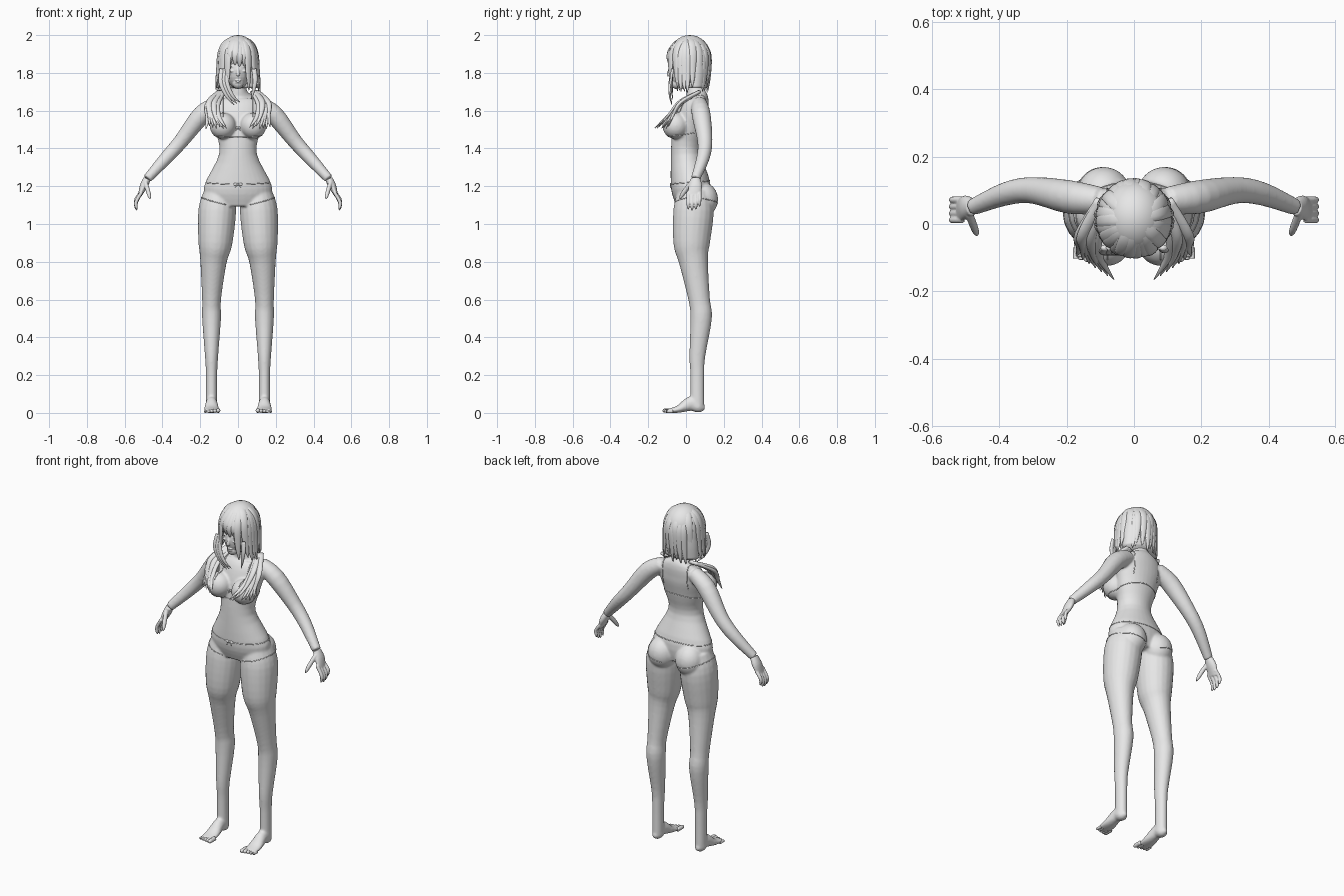
import bpy, bmesh, math, random
from mathutils import Vector, Matrix
from mathutils.bvhtree import BVHTree

random.seed(4)
if "Cube" in bpy.data.objects:
    bpy.data.objects.remove(bpy.data.objects["Cube"], do_unlink=True)

shade = (.8, .8, .8, 1)
grey = bpy.data.materials.new("plain_grey")
grey.use_nodes = True
grey.diffuse_color = shade
grey.node_tree.nodes["Principled BSDF"].inputs["Base Color"].default_value = shade

ACROSS, FORWARD = Vector((1, 0, 0)), Vector((0, 1, 0))
LEFT_AND_RIGHT = (1, -1)


def spline(rows, steps):
    """Catmull-Rom interpolation of every column."""
    last = len(rows) - 1
    result = []
    for i in range(last):
        before, start, end, after = (rows[min(max(i + j, 0), last)] for j in (-1, 0, 1, 2))
        for k in range(steps):
            t = k / steps
            result.append([q + t / 2 * (r - p + t * (2 * p - 5 * q + 4 * r - s + t * (3 * (q - r) + s - p)))
                           for p, q, r, s in zip(before, start, end, after)])
    return result + [list(rows[-1])]


def loft(bm, rows, side=ACROSS, sides=20, steps=4):
    """Closed smooth tube through rows of x, y, z, half width, half depth."""
    stations = spline(rows, steps)
    centres = [Vector(row[:3]) for row in stations]
    rings = []
    for i, (centre, row) in enumerate(zip(centres, stations)):
        along = (centres[min(i + 1, len(centres) - 1)] - centres[max(i - 1, 0)]).normalized()
        wide = (side - along * side.dot(along)).normalized()
        deep = along.cross(wide)
        ring = []
        for k in range(sides):
            angle = math.tau * k / sides
            ring.append(bm.verts.new(centre + wide * math.cos(angle) * row[3] + deep * math.sin(angle) * row[4]))
        rings.append(ring)
    for lower, upper in zip(rings, rings[1:]):
        for k in range(sides):
            n = (k + 1) % sides
            bm.faces.new((lower[k], lower[n], upper[n], upper[k]))
    bm.faces.new(rings[0][::-1])
    bm.faces.new(rings[-1])


def strand(bm, points, width, depth, sharpness, side=ACROSS):
    """Flattened tube that keeps its width and then narrows to a tip."""
    path = spline(points, 5)
    rows = []
    for i, point in enumerate(path):
        narrow = max(1 - (i / (len(path) - 1)) ** sharpness, .1)
        rows.append((*point, width * narrow, depth * narrow))
    loft(bm, rows, side, sides=10, steps=1)


def ball(bm, centre, radii):
    placement = Matrix.Translation(centre) @ Matrix.Diagonal((*radii, 1))
    bmesh.ops.create_uvsphere(bm, u_segments=24, v_segments=16, radius=1, matrix=placement)


def flip(rows, sign):
    return [(x * sign, *rest) for x, *rest in rows]


def finish(name, bm, voxel=None, softness=0):
    bmesh.ops.recalc_face_normals(bm, faces=bm.faces)
    for face in bm.faces:
        face.smooth = True
    mesh = bpy.data.meshes.new(name)
    bm.to_mesh(mesh)
    bm.free()
    mesh.materials.append(grey)
    part = bpy.data.objects.new(name, mesh)
    bpy.context.collection.objects.link(part)
    if voxel:
        fuse = part.modifiers.new("fuse", "REMESH")
        fuse.mode, fuse.voxel_size, fuse.use_smooth_shade = "VOXEL", voxel, True
        soften = part.modifiers.new("soften", "SMOOTH")
        soften.factor, soften.iterations = .5, softness
    return part


# Body: trunk as height, half width, front, back; limbs as x, y, z, radius
trunk = [(1.1, .16, -.05, .12), (1.2, .18, -.08, .13), (1.37, .1, -.08, .08), (1.5, .12, -.07, .1),
         (1.6, .14, -.04, .12), (1.66, .12, 0, .12), (1.7, .05, 0, .1), (1.8, .04, 0, .08)]
leg = [(.1, .04, 1.17, .08), (.11, .04, 1.07, .1), (.12, .03, .9, .09), (.13, .04, .8, .07),
       (.14, .07, .6, .05), (.14, .08, .5, .05), (.14, .06, .3, .035), (.14, .06, .2, .03), (.14, .06, .04, .03)]
arm = [(.1, .07, 1.64, .04), (.19, .08, 1.58, .05), (.3, .1, 1.44, .04), (.38, .09, 1.35, .035), (.48, .05, 1.24, .025)]
foot = [(.1, .03, .01, .01), (.07, .03, .03, .03), (.03, .05, .03, .04), (-.04, .02, .04, .02), (-.1, .01, .04, .01)]

bm = bmesh.new()
loft(bm, [(0, (front + back) / 2, z, width, (back - front) / 2) for z, width, front, back in trunk], sides=32)
for sign in LEFT_AND_RIGHT:
    loft(bm, flip([(*row, row[-1] + .007) for row in leg], sign))
    loft(bm, flip([(*row, row[-1]) for row in arm], sign), FORWARD)
    loft(bm, [(sign * .14, *row) for row in foot])
    ball(bm, (sign * .09, .09, 1.13), (.08, .08, .09))
    ball(bm, (sign * .08, -.055, 1.52), (.07, .07, .07))
body = finish("body", bm, voxel=.0065, softness=6)

# Toes, the big one innermost
bm = bmesh.new()
for sign in LEFT_AND_RIGHT:
    for k in range(5):
        x, radius = .105 + .017 * k, .012 - .001 * k
        strand(bm, flip([(x, -.07, radius), (x, -.1, radius), (x, -.125 + .006 * k, radius)], sign), radius, radius, 8)
finish("toes", bm)

# Hands: palm, thumb and four fingers
palm = [(.48, .05, 1.24, .025, .02), (.5, .05, 1.2, .035, .02), (.52, .04, 1.15, .035, .01)]
thumb = [(.49, .03, 1.22), (.475, -.01, 1.17), (.465, -.035, 1.13)]
bm = bmesh.new()
for sign in LEFT_AND_RIGHT:
    loft(bm, flip(palm, sign), FORWARD)
    strand(bm, flip(thumb, sign), .013, .012, 5, FORWARD)
    for k in range(4):
        y, short = .012 + .02 * k, .005 * (k - 1) ** 2
        finger = [(.51, y, 1.17), (.54, y, 1.11 + short), (.535, y, 1.07 + short)]
        strand(bm, flip(finger, sign), .01, .01, 6, FORWARD)
finish("hands", bm, voxel=.0035, softness=3)

# Head with nose, lips, eyes and brows
bm = bmesh.new()
ball(bm, (0, -.01, 1.815), (.066, .08, .1))
ball(bm, (0, .025, 1.86), (.08, .085, .1))
ball(bm, (0, -.05, 1.745), (.03, .03, .03))
strand(bm, [(0, -.075, 1.84), (0, -.088, 1.81), (0, -.096, 1.78)], .01, .009, 9)
for z in (1.75, 1.76):
    ball(bm, (0, -.077, z), (.017, .008, .005))
for sign in LEFT_AND_RIGHT:
    ball(bm, (sign * .03, -.076, 1.81), (.016, .01, .007))
    ball(bm, (sign * .03, -.074, 1.834), (.02, .01, .004))
finish("head", bm, voxel=.003, softness=2)

# Hair: inner mass under overlapping locks that follow a bob outline
bm = bmesh.new()
ball(bm, (0, .02, 1.89), (.1, .11, .11))
loft(bm, [(0, .05, 1.9, .1, .07), (0, .05, 1.8, .11, .07), (0, .05, 1.72, .11, .06)], sides=32)
finish("hair_mass", bm)

outline = [(1.99, .01, .01), (1.96, .07, .07), (1.9, .1, .11), (1.8, .11, .11), (1.71, .12, .1)]
fringe = outline[:3] + [(1.84, .1, .1)]
count = 26
bm = bmesh.new()
for k in range(count):
    angle = math.tau * (k + .5) / count
    profile = fringe if math.cos(angle) > .9 else outline
    drift, drop = random.uniform(-.03, .03), random.uniform(-.004, .004)
    path = []
    for i, (z, across, along) in enumerate(profile):
        turn = angle + drift * i
        path.append((across * math.sin(turn), .015 - along * math.cos(turn), z + drop * i))
    strand(bm, path, .022, .009, 5, Vector((math.cos(angle), math.sin(angle), 0)))
finish("hair_locks", bm)

# Loose locks beside the face, longer on the right
bm = bmesh.new()
for shift in (0, .015, .03):
    strand(bm, [(shift - .085, -.07, 1.82), (shift - .09, -.085, 1.75), (shift - .06, -.085, 1.68),
                (shift - .02, -.075, 1.63 + shift / 2)], .014, .008, 3)
strand(bm, [(.085, -.07, 1.82), (.09, -.08, 1.75), (.07, -.07, 1.66)], .014, .008, 3)
finish("face_locks", bm)

# Locks fanning over the shoulders and chest
bm = bmesh.new()
for sign in LEFT_AND_RIGHT:
    for k in range(7):
        u, wave = k / 6, random.uniform(-.01, .01)
        path = [(.08 + .02 * u, .07, 1.7), (.11 + .05 * u, -.03, 1.64 + wave),
                (.1 + .06 * u, .03 * u - .1, 1.57 + wave), (.06 + .11 * u, .07 * u - .165, 1.51 + wave)]
        strand(bm, flip(path, sign), .017, .01, 3)
finish("shoulder_locks", bm)

# Swimwear edges laid on the body surface
bpy.context.view_layer.update()
tree = BVHTree.FromObject(body, bpy.context.evaluated_depsgraph_get())


def on_skin(inside, direction):
    return tree.ray_cast(Vector(inside), Vector(direction))[0] or Vector(inside)


def seam(bm, points):
    loft(bm, [(*point, .0025, .0025) for point in points], Vector((.1, .2, 1)), sides=6, steps=2)


def sweep(start, stop, count=48):
    return [start + (stop - start) * k / count for k in range(count + 1)]


bm = bmesh.new()
for level, tilt in ((1.22, .01), (1.48, .02)):
    seam(bm, [on_skin((0, .03, level - tilt * math.cos(a)), (math.sin(a), -math.cos(a), 0))
              for a in sweep(0, math.tau)])
for sign in LEFT_AND_RIGHT:
    # Leg openings, then shoulder straps
    seam(bm, [on_skin((sign * .115, .04, 1.115 + .025 * math.sin(a)), (sign * math.sin(a), -math.cos(a), 0))
              for a in sweep(-.5, math.pi + .5)])
    seam(bm, [on_skin((sign * .08, .03, 1.57), (0, math.sin(a), math.cos(a))) for a in sweep(-1.6, 2)])
# Small bows at the waist and bust
for level in (1.21, 1.51):
    knot = on_skin((0, .03, level), -FORWARD)
    ball(bm, knot, (.006, .006, .006))
    for sign in LEFT_AND_RIGHT:
        ball(bm, knot + Vector((sign * .014, 0, 0)), (.011, .006, .007))
        strand(bm, [knot, knot + Vector((sign * .016, -.003, -.02))], .003, .003, 4)
finish("swimwear_trim", bm)
